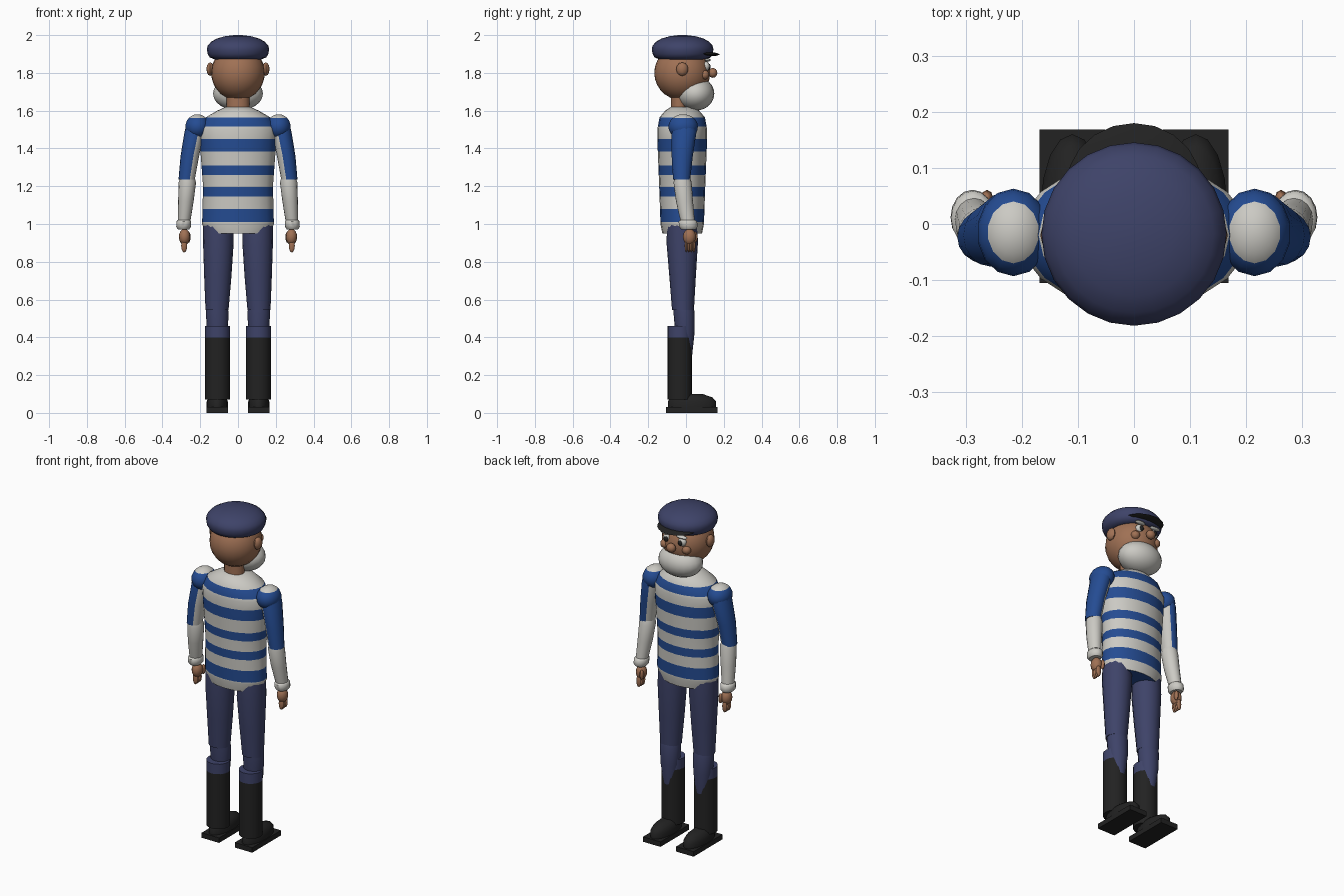
import bpy, bmesh, math
from mathutils import Matrix, Vector

if "Cube" in bpy.data.objects:
    bpy.data.objects.remove(bpy.data.objects["Cube"], do_unlink=True)


def material(name, rgb):
    m = bpy.data.materials.new(name)
    m.use_nodes = True
    m.diffuse_color = (*rgb, 1)
    m.node_tree.nodes["Principled BSDF"].inputs["Base Color"].default_value = (*rgb, 1)
    return m


WHITE = material("off_white", (0.60, 0.59, 0.55))
BLUE = material("stripe_blue", (0.018, 0.072, 0.29))
NAVY = material("navy_cloth", (0.048, 0.056, 0.14))
SKIN = material("skin", (0.35, 0.165, 0.09))
BLACK = material("black_leather", (0.016, 0.016, 0.016))


def finish(name, bm, mats, rule=None, angle=50):
    """Turn a bmesh into a shaded object; rule picks a material per face."""
    bmesh.ops.recalc_face_normals(bm, faces=bm.faces)
    if rule:
        for f in bm.faces:
            f.material_index = int(rule(f.calc_center_median(), f.normal))
    mesh = bpy.data.meshes.new(name)
    bm.to_mesh(mesh)
    bm.free()
    ob = bpy.data.objects.new(name, mesh)
    bpy.context.collection.objects.link(ob)
    for m in mats:
        mesh.materials.append(m)
    bpy.ops.object.select_all(action="DESELECT")
    ob.select_set(True)
    bpy.context.view_layer.objects.active = ob
    bpy.ops.object.shade_smooth_by_angle(angle=math.radians(angle))
    return ob


def loft(name, rings, mats, rule=None, sides=16, s=1, angle=50):
    """Skin a stack of level ellipses given as (x, y, z, rx, ry)."""
    bm = bmesh.new()
    loops = []
    for x, y, z, rx, ry in rings:
        turn = [2 * math.pi * i / sides for i in range(sides)]
        loops.append([bm.verts.new((s * (x + rx * math.cos(t)), y + ry * math.sin(t), z))
                      for t in turn])
    for a, b in zip(loops, loops[1:]):
        for i in range(sides):
            j = (i + 1) % sides
            bm.faces.new((a[i], a[j], b[j], b[i]))
    bm.faces.new(loops[0])
    bm.faces.new(loops[-1])
    return finish(name, bm, mats, rule, angle)


def ball(name, centre, size, mats, rule=None, u=16, v=10, s=1, tilt=0):
    x, y, z = centre
    bm = bmesh.new()
    mat = (Matrix.Translation((s * x, y, z)) @ Matrix.Rotation(math.radians(tilt), 4, "X")
           @ Matrix.Diagonal((*size, 1)))
    bmesh.ops.create_uvsphere(bm, u_segments=u, v_segments=v, radius=1, matrix=mat)
    return finish(name, bm, mats, rule)


def box(name, low, high, mats, s=1):
    low, high = Vector(low), Vector(high)
    mid, size = (low + high) / 2, high - low
    mid.x *= s
    bm = bmesh.new()
    bmesh.ops.create_cube(bm, size=1, matrix=Matrix.Translation(mid) @ Matrix.Diagonal((*size, 1)))
    return finish(name, bm, mats)


# Striped jersey: extra rings are interpolated at every stripe edge
STRIPES = [(1.01, 1.08), (1.145, 1.195), (1.26, 1.31), (1.385, 1.45), (1.515, 1.565)]
BODY = [(0.95, 0.165, 0.105), (1.0, 0.19, 0.115), (1.2, 0.185, 0.122), (1.4, 0.2, 0.13),
        (1.5, 0.205, 0.132), (1.565, 0.17, 0.12), (1.6, 0.11, 0.09), (1.62, 0.065, 0.06)]


def body_at(z):
    for (z0, a0, b0), (z1, a1, b1) in zip(BODY, BODY[1:]):
        if z <= z1:
            t = (z - z0) / (z1 - z0)
            return a0 + t * (a1 - a0), b0 + t * (b1 - b0)


levels = sorted({z for z, a, b in BODY} | {z for pair in STRIPES for z in pair})
loft("striped_jersey", [(0, -0.02, z, *body_at(z)) for z in levels], [WHITE, BLUE],
     lambda c, n: n.z < -0.9 or any(lo < c.z < hi for lo, hi in STRIPES), sides=20)

# Head, beard and neck
loft("neck", [(0, -0.035, 1.58, 0.06, 0.045), (0, -0.035, 1.72, 0.06, 0.045)], [SKIN])
ball("head", (0, -0.02, 1.8), (0.142, 0.148, 0.145), [SKIN], u=24, v=14)
ball("beard", (0, 0.05, 1.69), (0.132, 0.1, 0.09), [WHITE], u=20, v=12)
ball("nose", (0, 0.142, 1.8), (0.028, 0.024, 0.026), [SKIN], u=10, v=8)

# Beret with peak
CAP = [(1.872, 0.125), (1.882, 0.15), (1.9, 0.16), (1.925, 0.165), (1.945, 0.16),
       (1.965, 0.142), (1.982, 0.112), (1.994, 0.07), (2.0, 0.02)]
loft("cap", [(0, -0.018, z, r, r * 0.99) for z, r in CAP], [NAVY], sides=24)
ball("cap_peak", (0, 0.07, 1.903), (0.12, 0.11, 0.014), [BLACK], u=20, v=6, tilt=-3)

for s, side in ((1, "left"), (-1, "right")):
    # Face details
    ball(side + "_ear", (0.147, -0.02, 1.82), (0.02, 0.032, 0.036), [SKIN], u=8, v=6, s=s)
    ball(side + "_cheek", (0.072, 0.098, 1.79), (0.026, 0.025, 0.025), [SKIN], u=10, v=8, s=s)
    ball(side + "_eye", (0.05, 0.106, 1.835), (0.025, 0.02, 0.025), [WHITE], u=12, v=8, s=s)
    ball(side + "_pupil", (0.047, 0.121, 1.833), (0.014, 0.01, 0.016), [BLACK], u=10, v=6, s=s)
    ball(side + "_eyebrow", (0.052, 0.115, 1.868), (0.035, 0.016, 0.009), [WHITE], u=10, v=6, s=s)

    # Arm: blue outside, white on the inner side and shoulder top
    ball(side + "_shoulder", (0.215, -0.015, 1.515), (0.065, 0.078, 0.066), [BLUE, WHITE],
         lambda c, n: c.z > 1.555, u=14, v=12, s=s)
    loft(side + "_upper_arm",
         [(0.22, -0.01, 1.55, 0.045, 0.055), (0.23, -0.01, 1.49, 0.053, 0.066),
          (0.255, -0.02, 1.36, 0.049, 0.056), (0.272, -0.023, 1.235, 0.043, 0.045)],
         [BLUE, WHITE], lambda c, n: n.x * s < -0.5, s=s)
    loft(side + "_forearm",
         [(0.268, -0.02, 1.25, 0.038, 0.04), (0.268, -0.018, 1.22, 0.046, 0.048),
          (0.276, -0.008, 1.12, 0.041, 0.045), (0.285, 0.008, 1.02, 0.034, 0.038)],
         [WHITE], s=s)
    loft(side + "_cuff",
         [(0.286, 0.01, 1.022, 0.032, 0.038), (0.287, 0.01, 1.013, 0.039, 0.049),
          (0.288, 0.012, 0.985, 0.039, 0.049), (0.288, 0.012, 0.972, 0.03, 0.038)],
         [WHITE], s=s)
    ball(side + "_palm", (0.283, 0.018, 0.932), (0.03, 0.034, 0.043), [SKIN], u=12, v=8, s=s)
    ball(side + "_thumb", (0.262, 0.046, 0.93), (0.011, 0.015, 0.03), [SKIN], u=8, v=6, s=s)
    for i in range(4):
        ball(f"{side}_finger_{i + 1}", (0.285, 0.002 + i * 0.013, 0.885),
             (0.016, 0.009, 0.036), [SKIN], u=8, v=6, s=s)

    # Trouser leg
    loft(side + "_thigh",
         [(0.104, -0.02, 1.0, 0.08, 0.08), (0.104, -0.02, 0.9, 0.081, 0.083),
          (0.107, -0.018, 0.72, 0.072, 0.07), (0.111, -0.016, 0.545, 0.061, 0.058)],
         [NAVY], s=s)
    loft(side + "_shin",
         [(0.111, -0.014, 0.565, 0.056, 0.053), (0.11, -0.01, 0.53, 0.06, 0.056),
          (0.109, -0.006, 0.43, 0.055, 0.052), (0.108, -0.004, 0.3, 0.034, 0.036)],
         [NAVY], s=s)

    # Boot with turned-over cloth top, foot and sole
    loft(side + "_boot",
         [(0.108, -0.033, z, 0.066, 0.066) for z in (0.07, 0.4, 0.46)], [BLACK, NAVY],
         lambda c, n: c.z > 0.4, s=s)
    loft(side + "_foot",
         [(0.11, 0.032, 0.03, 0.056, 0.128), (0.11, 0.032, 0.06, 0.056, 0.128),
          (0.11, 0.028, 0.082, 0.047, 0.112), (0.11, 0.018, 0.1, 0.028, 0.07)],
         [BLACK], s=s)
    box(side + "_sole", (0.052, -0.105, 0), (0.168, 0.168, 0.03), [BLACK], s=s)
